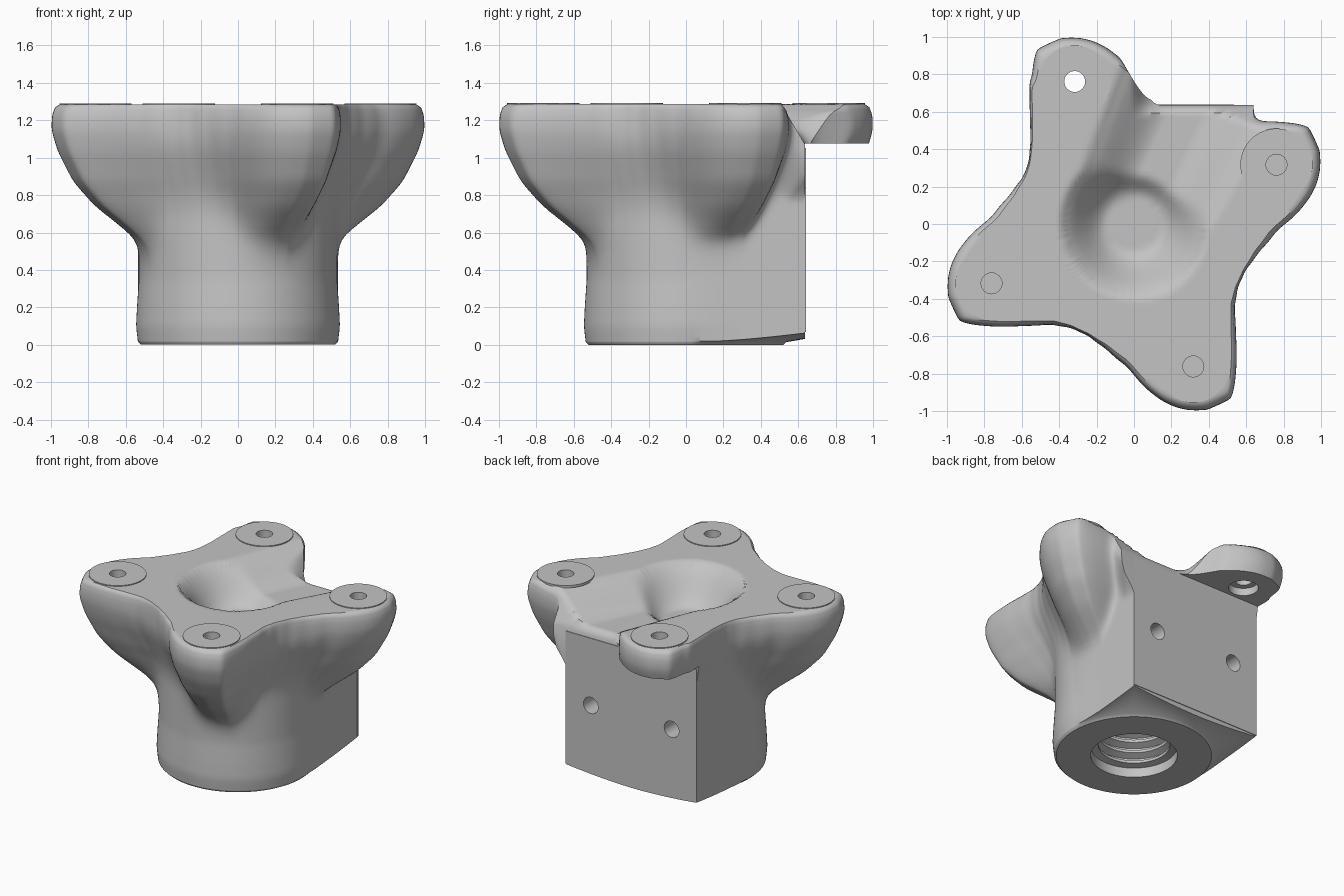
import bpy, bmesh, math
from mathutils import Vector

if "Cube" in bpy.data.objects:
    bpy.data.objects.remove(bpy.data.objects["Cube"])

TOP, CUT_Y, SEGS = 1.285, 0.635, 360
ARMS = [math.radians(22.6 + 90 * i) for i in range(4)]
ARM_R = 0.825

grey = bpy.data.materials.new("grey")
grey.use_nodes = True
grey.diffuse_color = (0.55, 0.55, 0.55, 1)
grey.node_tree.nodes["Principled BSDF"].inputs["Base Color"].default_value = (0.55, 0.55, 0.55, 1)

# outline of one arm (degrees, radius), repeated every quarter turn
OUTLINE = [(-31.5, .65), (-22.6, .645), (-12.6, .685), (-2.2, .77), (3.3, .87), (10, .975), (15, 1.03),
           (19.5, 1.06), (24.7, 1.085), (28.2, 1.085), (30.5, 1.05), (34.3, .968), (42.3, .81), (50, .70),
           (58.5, .65)]
# how far the arms reach at each height, and the trunk radius
REACH = [(0, 0), (.42, 0), (.5, .03), (.57, .11), (.65, .31), (.74, .54), (.87, .77),
         (1.03, .93), (1.15, 1), (1.23, .99), (1.27, .96), (TOP, .91)]
TRUNK = [(0, .52), (.015, .535), (.1, .545), (.2, .54), (.35, .53), (2, .53)]


def interp(table, x):
    for (a, p), (b, q) in zip(table, table[1:]):
        if x <= b:
            return p + (q - p) * max(0, (x - a) / (b - a))
    return table[-1][1]


def soft_interp(table, x, step):
    return sum(interp(table, x + k * step) for k in (-1, -.5, 0, .5, 1)) / 5


def smooth(a, b, x):
    t = min(1, max(0, (x - a) / (b - a)))
    return t * t * (3 - 2 * t)


def soft_max(a, b, k):
    h = max(0, k - abs(a - b)) / k
    return max(a, b) + h * h * k / 4


def outline(theta):
    deg = math.degrees(theta)
    return sum(interp(OUTLINE, (deg + k + 31.5) % 90 - 31.5) for k in (-2, -1, 0, 1, 2)) / 5


# round dish, a shallower trough to the back, and a shoulder sloping to the plate
def top_height(x, y):
    end, p = Vector((.3, .65)), Vector((x, y))
    t = min(1, max(0, p.dot(end) / end.length_squared))
    bowl = .25 * (1 - smooth(.14, .42, p.length))
    trough = .17 * (1 - smooth(.08, .4 + .06 * t, (p - end * t).length))
    h = TOP - soft_max(bowl, trough, .04) * smooth(0, .02, max(bowl, trough))
    shoulder = 1.07 + 1.7 * (CUT_Y - y)
    return h - max(0, h - shoulder) * smooth(-.02, .18, x)


def radius(theta, z):
    reach = soft_interp(REACH, z, .03) if z < 1.2 else interp(REACH, z)
    w = min(1, max(0, (outline(theta) - .64) / .43))
    w = w ** (1 + 1.4 * (1 - reach))
    valley = .11 * smooth(.65, 1.12, z) * reach
    r = interp(TRUNK, z) + valley * (1 - w) + .54 * reach * w
    c, s = math.cos(theta), math.sin(theta)
    if s > .02 and z > .016:
        # square block behind the back plate
        half = .53 + (.11 * smooth(.85, 1.2, z) if c > 0 else 0)
        r = soft_max(r, min(half / max(abs(c), .01), .72 / s), .15 * s)
        r = min(r, .66 / s + 3.6 * max(0, .17 - c) ** 2)
    return r


def finish(name, bm):
    bmesh.ops.recalc_face_normals(bm, faces=bm.faces)
    mesh = bpy.data.meshes.new(name)
    bm.to_mesh(mesh)
    bm.free()
    ob = bpy.data.objects.new(name, mesh)
    bpy.context.collection.objects.link(ob)
    mesh.materials.append(grey)
    return ob


def bridge(bm, a, b):
    n = len(a)
    for i in range(n):
        bm.faces.new((a[i], a[(i + 1) % n], b[(i + 1) % n], b[i]))


def lathe(name, profile, segs=48):
    bm = bmesh.new()
    rings = [[bm.verts.new((r * math.cos(math.tau * i / segs), r * math.sin(math.tau * i / segs), z))
              for i in range(segs)] for r, z in profile]
    for a, b in zip(rings, rings[1:]):
        bridge(bm, a, b)
    bm.faces.new(rings[0])
    bm.faces.new(rings[-1])
    return finish(name, bm)


def box(name, lo, hi):
    bm = bmesh.new()
    bmesh.ops.create_cube(bm, size=1)
    for v in bm.verts:
        v.co = [l + (c + .5) * (h - l) for c, l, h in zip(v.co, lo, hi)]
    return finish(name, bm)


def cut(ob, *cutters):
    for c in cutters:
        mod = ob.modifiers.new("cut", 'BOOLEAN')
        mod.operation, mod.solver, mod.object = 'DIFFERENCE', 'EXACT', c
        bpy.context.view_layer.objects.active = ob
        bpy.ops.object.modifier_apply(modifier=mod.name)


def shade(ob):
    bpy.ops.object.select_all(action='DESELECT')
    ob.select_set(True)
    bpy.context.view_layer.objects.active = ob
    bpy.ops.object.shade_smooth_by_angle(angle=math.radians(40))


# body: trunk flaring into four arms, closed by the dished top
def build_body():
    bm = bmesh.new()
    angles = [math.tau * i / SEGS for i in range(SEGS)]
    levels = [0, .015, .02, .05, .08] + [.11 + .03 * i for i in range(38)] + [1.24, 1.255, 1.268, 1.278, TOP]
    rims = []
    for t in angles:
        r = radius(t, TOP)
        rims.append((r, top_height(r * math.cos(t), r * math.sin(t))))
    rings = []
    for z in levels:
        ring = []
        for t, (_, top) in zip(angles, rims):
            r = radius(t, z)
            h = z if z < .6 else .6 + (z - .6) * (top - .6) / (TOP - .6)
            if .016 < z < .3:
                # underside of the block rises towards its corners
                h += .17 * max(0, r - .55) * (1 - z / .3)
            ring.append(bm.verts.new((r * math.cos(t), r * math.sin(t), h)))
        rings.append(ring)
    for k in range(29, 0, -1):
        ring = []
        for t, (r, _) in zip(angles, rims):
            x, y = r * k / 30 * math.cos(t), r * k / 30 * math.sin(t)
            ring.append(bm.verts.new((x, y, top_height(x, y))))
        rings.append(ring)
    for a, b in zip(rings, rings[1:]):
        bridge(bm, a, b)
    bm.faces.new(rings[0])
    centre = bm.verts.new((0, 0, top_height(0, 0)))
    for a, b in zip(rings[-1], rings[-1][1:] + rings[-1][:1]):
        bm.faces.new((a, b, centre))
    return finish("body", bm)


body = build_body()
cutters = [box("back_cutter", (-1.5, CUT_Y, -1), (1.5, 1.5, 1.075))]

# threaded socket in the base
thread = [(.29, -.1), (.29, .07)]
for i in range(5):
    z = .07 + i * .08
    thread += [(.24, z + .01), (.24, z + .03), (.29, z + .05), (.29, z + .07)]
cutters.append(lathe("socket_cutter", thread))

# pads on the arms with their screw holes
pads = []
for i, a in enumerate(ARMS):
    place = Vector((ARM_R * math.cos(a), ARM_R * math.sin(a), 0))
    pad = lathe(f"arm_pad_{i + 1}", [(.193, TOP - .012), (.193, TOP + .006)], 64)
    hole = lathe("hole_cutter", [(.056, .9 if i == 1 else 1.0), (.056, 1.5)], 32)
    pad.location = hole.location = place
    bpy.context.view_layer.update()
    cut(pad, hole)
    pads.append(pad)
    cutters.append(hole)
    if i == 1:
        recess = lathe("recess_cutter", [(.1, .9), (.1, 1.13)], 32)
        recess.location = place
        cutters.append(recess)

# square back plate with two screw holes
plate = box("back_plate", (-.535, CUT_Y - .004, .07), (.535, CUT_Y + .005, 1.05))
for x in (-.33, .33):
    hole = lathe("plate_hole_cutter", [(.06, 0), (.06, .5)], 32)
    hole.rotation_euler = (-math.pi / 2, 0, 0)
    hole.location = (x, .4, .555)
    bpy.context.view_layer.update()
    cut(plate, hole)
    cutters.append(hole)

bpy.context.view_layer.update()
cut(body, *cutters)
for c in cutters:
    bpy.data.objects.remove(c)
for ob in [body, plate] + pads:
    shade(ob)
